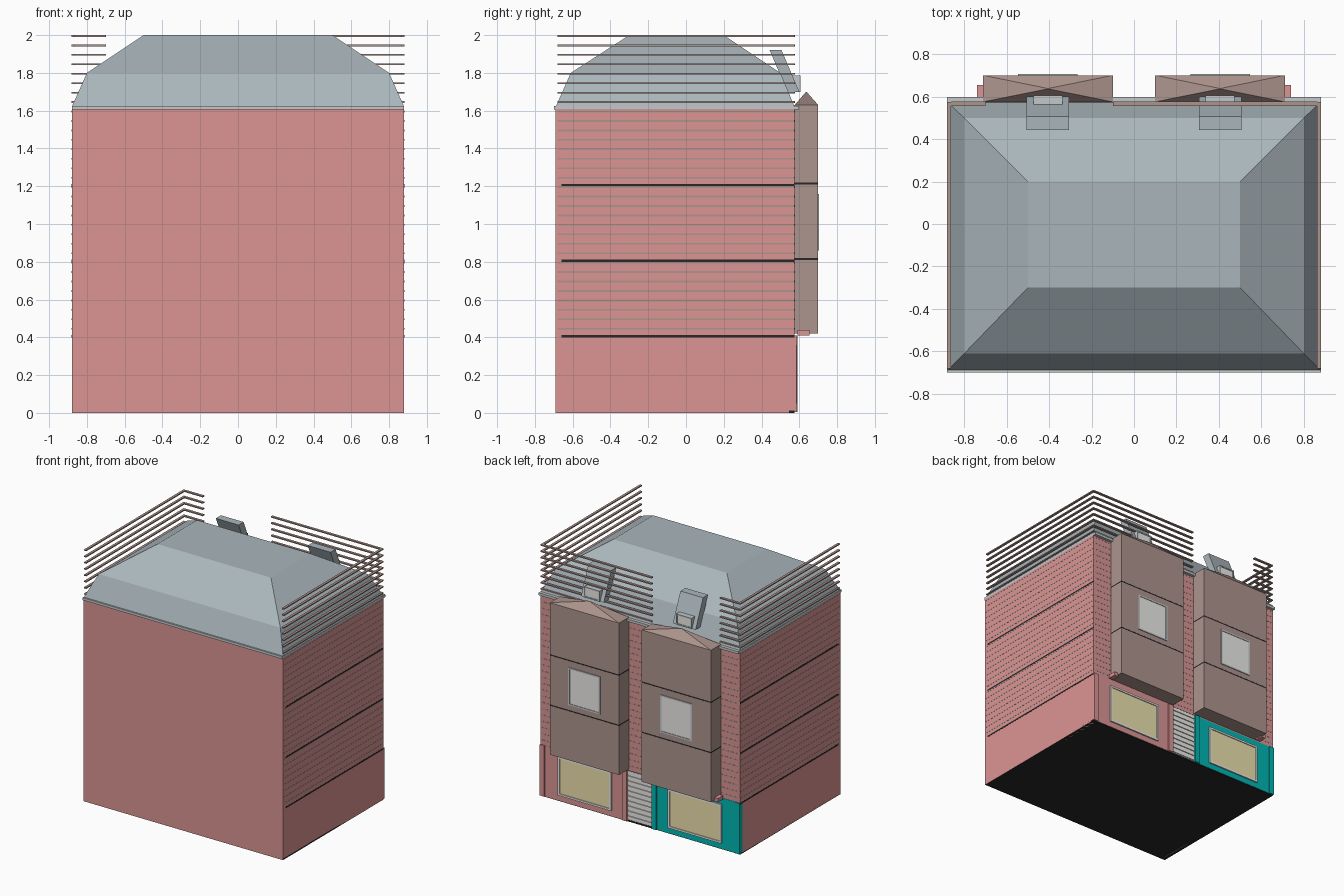
import bpy, bmesh
from mathutils import Vector

if "Cube" in bpy.data.objects:
    bpy.data.objects.remove(bpy.data.objects["Cube"])


def mat(name, r, g, b):
    m = bpy.data.materials.new(name)
    m.diffuse_color = (r, g, b, 1)
    m.use_nodes = True
    m.node_tree.nodes["Principled BSDF"].inputs["Base Color"].default_value = m.diffuse_color
    return m


RED = mat("brick_red", 0.72, 0.30, 0.30)
SLATE = mat("slate", 0.40, 0.47, 0.50)
BROWN = mat("brown", 0.42, 0.30, 0.27)
TEAL = mat("teal", 0.0, 0.48, 0.45)
YELLOW = mat("warm_glass", 0.85, 0.76, 0.42)
WHITE = mat("white", 0.85, 0.84, 0.82)
STONE = mat("stone", 0.55, 0.58, 0.59)
BLACK = mat("dark", 0.02, 0.02, 0.02)


def finish(name, bm, material):
    bmesh.ops.recalc_face_normals(bm, faces=bm.faces[:])
    me = bpy.data.meshes.new(name)
    bm.to_mesh(me)
    bm.free()
    me.materials.append(material)
    ob = bpy.data.objects.new(name, me)
    bpy.context.collection.objects.link(ob)
    return ob


def add_box(bm, x0, x1, y0, y1, z0, z1):
    r = bmesh.ops.create_cube(bm, size=1)
    for v in r["verts"]:
        v.co = Vector(((x0 + x1) / 2 + v.co.x * (x1 - x0),
                       (y0 + y1) / 2 + v.co.y * (y1 - y0),
                       (z0 + z1) / 2 + v.co.z * (z1 - z0)))


def boxes(name, material, *dims):
    bm = bmesh.new()
    for d in dims:
        add_box(bm, *d)
    return finish(name, bm, material)


def loft(name, material, rings):
    """Stack of rectangles (x0, x1, y0, y1, z) joined into one solid."""
    bm = bmesh.new()
    loops = [[bm.verts.new(p) for p in ((a, c, z), (b, c, z), (b, d, z), (a, d, z))]
             for a, b, c, d, z in rings]
    for lo, hi in zip(loops, loops[1:]):
        for i in range(4):
            j = (i + 1) % 4
            bm.faces.new((lo[i], lo[j], hi[j], hi[i]))
    bm.faces.new(loops[0])
    bm.faces.new(loops[-1])
    return finish(name, bm, material)


def frame(name, material, x0, x1, z0, z1, y0, y1, t):
    boxes(name, material,
          (x0, x0 + t, y0, y1, z0, z1), (x1 - t, x1, y0, y1, z0, z1),
          (x0 + t, x1 - t, y0, y1, z0, z0 + t), (x0 + t, x1 - t, y0, y1, z1 - t, z1))


# Walls: blank front panel, sides, upper back wall
boxes("front_wall", RED, (-0.88, 0.88, -0.69, -0.66, 0, 1.61))
for s, label in ((-1, "left"), (1, "right")):
    xs = sorted((s * 0.85, s * 0.88))
    boxes(label + "_wall", RED, (*xs, -0.66, 0.545, 0, 1.61))
boxes("back_wall", RED, (-0.88, 0.88, 0.545, 0.575, 0.41, 1.61))

# Floor slabs showing as dark storey lines
for i in range(4):
    z = 0.4 * i
    e = 0.88 if i == 0 else 0.8812
    boxes("floor_slab_%d" % i, BLACK,
          (-e, e, -0.689 if i == 0 else -0.66, 0.574, z, z + 0.012))

# Shop fronts and the shared louvred door
for s, label, m in ((1, "red", RED), (-1, "teal", TEAL)):
    def span(a, b):
        return sorted((s * a, s * b))
    boxes(label + "_shop_front", m, (*span(0.11, 0.88), 0.545, 0.577, 0.005, 0.41))
    boxes(label + "_shop_pilasters", m,
          (*span(0.11, 0.15), 0.575, 0.59, 0.005, 0.41),
          (*span(0.84, 0.88), 0.575, 0.585, 0.005, 0.41))
    w = span(0.25, 0.72)
    boxes(label + "_shop_window", YELLOW, (*w, 0.57, 0.581, 0.05, 0.36))
    frame(label + "_shop_window_frame", WHITE, *w, 0.05, 0.36, 0.57, 0.588, 0.015)
    boxes(label + "_sign_end", RED, (*span(0.70, 0.74), 0.59, 0.655, 0.41, 0.44))
boxes("door", WHITE, (-0.11, 0.11, 0.545, 0.57, 0.005, 0.41))
boxes("door_louvres", WHITE,
      *[(-0.11, 0.11, 0.56, 0.577, 0.02 + 0.04 * i, 0.045 + 0.04 * i) for i in range(10)])

# Thin horizontal cladding rails: both sides and sections of the back
rails = []
for i in range(32):
    z0 = 0.441 + 0.05 * i
    z1 = z0 + 0.009
    rails += [(-0.881, -0.862, -0.68, 0.575, z0, z1),
              (0.862, 0.881, -0.68, 0.575, z0, z1),
              (-0.862, -0.70, 0.556, 0.576, z0, z1),
              (-0.10, 0.862, 0.556, 0.576, z0, z1)]
boxes("cladding_rails", BROWN, *rails)

# Cornice and two-pitch roof
boxes("cornice", STONE, (-0.88, 0.88, -0.70, 0.598, 1.605, 1.625))
loft("mansard_roof", SLATE, [(-0.88, 0.88, -0.69, 0.575, 1.62),
                             (-0.80, 0.80, -0.61, 0.50, 1.80),
                             (-0.50, 0.50, -0.30, 0.20, 2.00)])

# Bays: three storeys, middle window, pyramid cap, leaning dormer above
for s, label in ((-1, "left"), (1, "right")):
    cx = s * 0.405
    x0, x1 = cx - 0.305, cx + 0.305
    for k in range(3):
        z = 0.42 + 0.4 * k
        bay = boxes("%s_bay_storey_%d" % (label, k), BROWN,
                    (x0, x1, 0.57, 0.70, z, z + (0.39 if k < 2 else 0.41)))
    boxes(label + "_bay_bands", BLACK,
          *[(x0, x1, 0.57, 0.6995, z, z + 0.01) for z in (0.81, 1.21)])
    loft(label + "_bay_cap", BROWN, [(x0, x1, 0.575, 0.70, 1.63),
                                     (cx - 0.001, cx + 0.001, 0.636, 0.638, 1.70)])
    boxes(label + "_bay_window", WHITE, (cx - 0.13, cx + 0.13, 0.69, 0.701, 0.87, 1.15))
    frame(label + "_bay_window_frame", STONE,
          cx - 0.14, cx + 0.14, 0.86, 1.16, 0.69, 0.705, 0.012)
    dx = s * 0.405
    loft(label + "_dormer", SLATE, [(dx - 0.10, dx + 0.10, 0.537, 0.60, 1.70),
                                    (dx - 0.10, dx + 0.10, 0.443, 0.506, 1.92)])
    boxes(label + "_dormer_window", WHITE, (dx - 0.06, dx + 0.06, 0.56, 0.602, 1.71, 1.775))
    frame(label + "_dormer_window_frame", STONE,
          dx - 0.068, dx + 0.068, 1.70, 1.785, 0.56, 0.606, 0.01)
